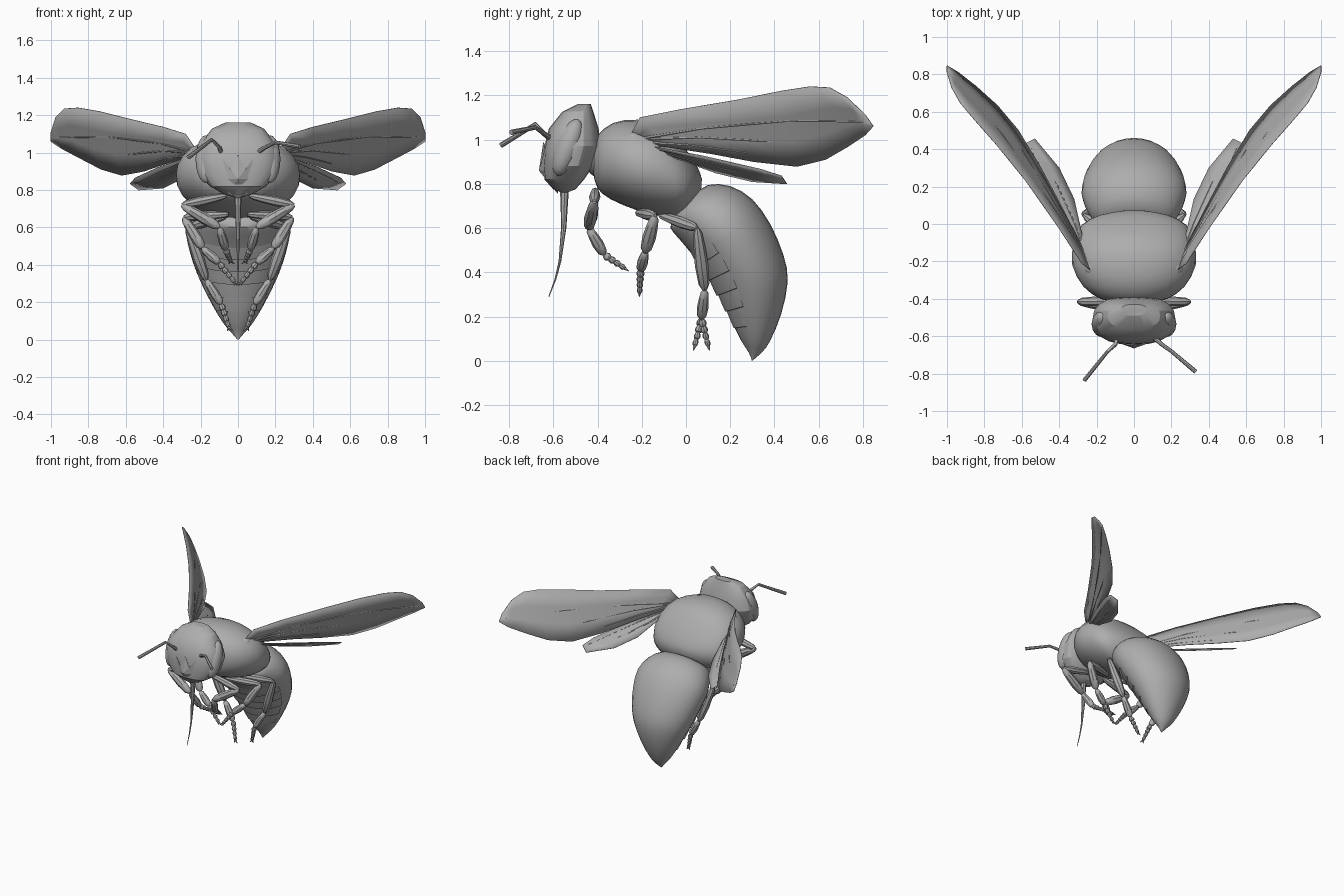
import bpy, bmesh, math
from mathutils import Vector

cube = bpy.data.objects.get("Cube")
if cube:
    bpy.data.objects.remove(cube, do_unlink=True)

grey = bpy.data.materials.new("matte_grey")
grey.use_nodes = True
grey.diffuse_color = (0.42, 0.42, 0.42, 1)
grey.node_tree.nodes["Principled BSDF"].inputs["Base Color"].default_value = (0.42, 0.42, 0.42, 1)


def finish(bm, name, angle=40):
    bmesh.ops.recalc_face_normals(bm, faces=bm.faces)
    me = bpy.data.meshes.new(name)
    bm.to_mesh(me)
    bm.free()
    me.materials.append(grey)
    ob = bpy.data.objects.new(name, me)
    bpy.context.collection.objects.link(ob)
    bpy.ops.object.select_all(action='DESELECT')
    ob.select_set(True)
    bpy.context.view_layer.objects.active = ob
    bpy.ops.object.shade_smooth_by_angle(angle=math.radians(angle))
    return ob


def skin(bm, rings, closed=True):
    """Join successive rings of points with quads, capping closed ones."""
    vs = [[bm.verts.new(p) for p in r] for r in rings]
    n = len(vs[0])
    for a, b in zip(vs, vs[1:]):
        for i in range(n if closed else n - 1):
            j = (i + 1) % n
            bm.faces.new((a[i], a[j], b[j], b[i]))
    if closed:
        bm.faces.new(vs[0])
        bm.faces.new(vs[-1])


def at(secs, t):
    """Smoothly interpolated cross-section at parameter t."""
    i = min(int(t), len(secs) - 2)
    f = t - i
    p = [secs[max(0, min(len(secs) - 1, i + k))] for k in (-1, 0, 1, 2)]
    return [0.5 * (2 * b + (c - a) * f + (2 * a - 5 * b + 4 * c - d) * f * f
                   + (3 * b - a - 3 * c + d) * f ** 3) for a, b, c, d in zip(*p)]


def ring(sec, angles, power=2.0, grow=1.0):
    """Oval from the section (y1, z1, y2, z2, half width)."""
    y1, z1, y2, z2, w = sec
    c = Vector((0, (y1 + y2) / 2, (z1 + z2) / 2))
    h = Vector((0, (y1 - y2) / 2, (z1 - z2) / 2))
    pts = []
    for a in angles:
        co, si = (math.copysign(abs(v) ** (2 / power), v) for v in (math.cos(a), math.sin(a)))
        pts.append(c + (h * co + Vector((w * si, 0, 0))) * grow)
    return pts


def loft(name, secs, power=2.0, n=24, sub=2, angle=40):
    bm = bmesh.new()
    angles = [2 * math.pi * k / n for k in range(n)]
    skin(bm, [ring(at(secs, k / sub), angles, power) for k in range((len(secs) - 1) * sub + 1)])
    return finish(bm, name, angle)


def tube(bm, pts, radii, n=8):
    """Round tube along a path."""
    pts = [Vector(p) for p in pts]
    rings = []
    for i, p in enumerate(pts):
        d = (pts[min(i + 1, len(pts) - 1)] - pts[max(i - 1, 0)]).normalized()
        u = d.orthogonal().normalized() if not rings else (u - d * u.dot(d)).normalized()
        v = d.cross(u)
        rings.append([p + (u * math.cos(2 * math.pi * k / n) + v * math.sin(2 * math.pi * k / n)) * radii[i]
                      for k in range(n)])
    skin(bm, rings)


def segment(bm, a, b, r):
    """One swollen limb segment."""
    a, b = Vector(a), Vector(b)
    tube(bm, [a.lerp(b, t) for t in (0, .08, .3, .6, .9, 1)], [r * k for k in (.3, .65, .85, 1, .8, .35)])


def ball(name, loc, size, tilt=0.0):
    bm = bmesh.new()
    c, s = math.cos(tilt), math.sin(tilt)
    for v in bmesh.ops.create_uvsphere(bm, u_segments=16, v_segments=10, radius=1)["verts"]:
        x, y, z = (q * k for q, k in zip(v.co, size))
        v.co = Vector((x, y * c - z * s, y * s + z * c)) + Vector(loc)
    finish(bm, name)


def fore_at(x, z, s):
    """Point on the gently bowed fore wing sheet."""
    u = x - .22
    return Vector((s * x, -.25 + 1.46 * u + .55 * u * (.78 - u) - .7 * (z - 1), z))


def hind_at(x, z, s):
    """Point on the flat hind wing sheet."""
    return Vector((s * x, .44 + 1.04 * (x - .575) - 2.09 * (z - .83), z))


# Body masses
abdomen = [(.03, .75, -.06, .64, .12), (.10, .795, -.07, .60, .20), (.20, .79, -.03, .55, .25),
           (.30, .73, .02, .49, .28), (.38, .62, .07, .42, .27), (.44, .48, .12, .34, .24),
           (.46, .36, .165, .26, .20), (.43, .21, .21, .17, .14), (.38, .09, .25, .09, .08),
           (.345, .04, .285, .035, .035), (.302, .002, .298, .0, .004)]
loft("abdomen", abdomen, n=28)
loft("thorax", [(-.42, .97, -.42, .85, .09), (-.40, 1.02, -.40, .78, .18), (-.33, 1.075, -.34, .73, .27),
                (-.22, 1.09, -.22, .68, .33), (-.10, 1.06, -.10, .652, .322), (0, .955, -.01, .66, .28),
                (.055, .87, .04, .72, .18), (.072, .82, .068, .77, .06)], 2.1, n=28)
loft("head", [(-.43, 1.16, -.49, 1.16, .07), (-.42, 1.13, -.56, 1.125, .14), (-.395, 1.05, -.62, 1.05, .20),
              (-.385, .97, -.64, .97, .222), (-.42, .88, -.645, .88, .205), (-.46, .82, -.64, .82, .15),
              (-.50, .775, -.60, .775, .07), (-.54, .76, -.56, .76, .02)], 2.5, n=20, sub=1, angle=25)
ball("neck", (0, -.40, .93), (.13, .06, .10))

# Overlapping plates under the abdomen
bm = bmesh.new()
arc = [math.pi + math.radians(a) for a in range(-65, 66, 10)]
for k in range(5):
    t = 3.0 + k * 0.85
    skin(bm, [ring(at(abdomen, t + d), arc, grow=g) for d, g in ((0, 1.0), (.45, 1.03), (.85, 1.05), (.87, .98))],
         closed=False)
finish(bm, "belly_plates", 30)

# Faceted face shield and tongue
bm = bmesh.new()
rim = [(0, -.645, .99), (.04, -.648, .90), (.085, -.635, .97), (.10, -.62, .86), (.05, -.60, .78), (0, -.58, .755),
       (-.05, -.60, .78), (-.10, -.62, .86), (-.085, -.635, .97), (-.04, -.648, .90)]
rv = [bm.verts.new(p) for p in rim]
mid = bm.verts.new((0, -.665, .86))
back = bm.verts.new((0, -.57, .87))
for i in range(len(rv)):
    bm.faces.new((rv[i], rv[(i + 1) % len(rv)], mid))
    bm.faces.new((rv[(i + 1) % len(rv)], rv[i], back))
finish(bm, "face_shield", 5)
bm = bmesh.new()
tube(bm, [(0, -.55, .80), (0, -.55, .72), (0, -.553, .60), (0, -.57, .45), (0, -.59, .37), (0, -.62, .29)],
     [.022, .017, .012, .006, .004, .002])
finish(bm, "tongue")

# Antennae, posed differently on each side
for name, path in (("left_antenna", [(.10, -.60, 1.0), (.15, -.645, 1.03), (.20, -.68, 1.055), (.33, -.79, 1.033)]),
                   ("right_antenna", [(-.085, -.60, .99), (-.10, -.645, 1.03), (-.14, -.68, 1.07), (-.265, -.835, .975)])):
    bm = bmesh.new()
    tube(bm, path, [.013, .011, .010, .012])
    finish(bm, name)

# Wing edges and veins as (x, z)
fore_lead = [(.22, 1.01), (.28, 1.10), (.40, 1.137), (.58, 1.18), (.74, 1.22), (.855, 1.24), (.93, 1.235),
             (.975, 1.19), (1, 1.11)]
fore_trail = [(.225, .985), (.30, .965), (.40, .935), (.50, .90), (.62, .878), (.73, .91), (.845, .97),
              (.94, 1.02), (1, 1.06)]
hind_lead = [(.235, .985), (.33, .955), (.42, .925), (.55, .865), (.578, .835)]
hind_trail = [(.24, .965), (.28, .915), (.32, .85), (.40, .81), (.53, .80)]
wings = {"fore": (fore_at, fore_lead, fore_trail,
                  [[(.23, 1.0), (.42, 1.05), (.70, 1.085), (.97, 1.08)], [(.23, 1.0), (.40, 1.01), (.60, .99)],
                   [(.23, .99), (.36, .975), (.50, .94)]]),
         "hind": (hind_at, hind_lead, hind_trail,
                  [[(.24, .978), (.33, .94), (.44, .89), (.55, .835)], [(.24, .972), (.32, .91), (.42, .855)]])}
legs = {"front": [(.06, -.41, .77), (.30, -.415, .72), (.10, -.44, .60), (.065, -.37, .48), (.04, -.28, .42)],
        "middle": [(.05, -.22, .67), (.29, -.14, .655), (.19, -.185, .49), (.10, -.205, .41), (.02, -.21, .31)],
        "hind": [(.06, -.12, .66), (.27, .05, .60), (.17, .085, .32), (.09, .07, .19), (.05, .04, .07)]}

for side, s in (("left", 1), ("right", -1)):
    # Compound eye and wing joint
    ball(side + "_eye", (s * .17, -.535, .965), (.057, .055, .135), -.36)
    ball(side + "_wing_joint", (s * .225, -.235, 1.0), (.04, .04, .035))

    # Wings with raised veins
    for name, (sheet, lead, trail, veins) in wings.items():
        bm = bmesh.new()
        skin(bm, [[sheet(*a, s).lerp(sheet(*b, s), k / 3) for k in range(4)] for a, b in zip(lead, trail)],
             closed=False)
        ob = finish(bm, side + "_" + name + "_wing", 60)
        mod = ob.modifiers.new("thickness", 'SOLIDIFY')
        mod.thickness = .004
        mod.offset = 0
        bm = bmesh.new()
        for path in veins:
            tube(bm, [sheet(*p, s) for p in path], [.008, .005, .004, .003][:len(path)], 6)
        finish(bm, side + "_" + name + "_wing_veins")

    # Legs: thigh, shin, foot and a beaded toe
    for name, path in legs.items():
        pts = [Vector((x * s, y, z)) for x, y, z in path]
        if name == "hind" and s > 0:
            pts[-1].y += .06
        bm = bmesh.new()
        for a, b, r in zip(pts[:3], pts[1:4], (.026, .031, .026)):
            segment(bm, a, b, r)
        for k in range(4):
            segment(bm, pts[3].lerp(pts[4], k / 4), pts[3].lerp(pts[4], (k + 1.1) / 4), .019 - .002 * k)
        for e in (-1, 1):
            tip = pts[4] + (pts[4] - pts[3]).normalized() * .025 + Vector((e * .014, 0, 0))
            tube(bm, [pts[4], tip], [.008, .002], 5)
        finish(bm, side + "_" + name + "_leg")
